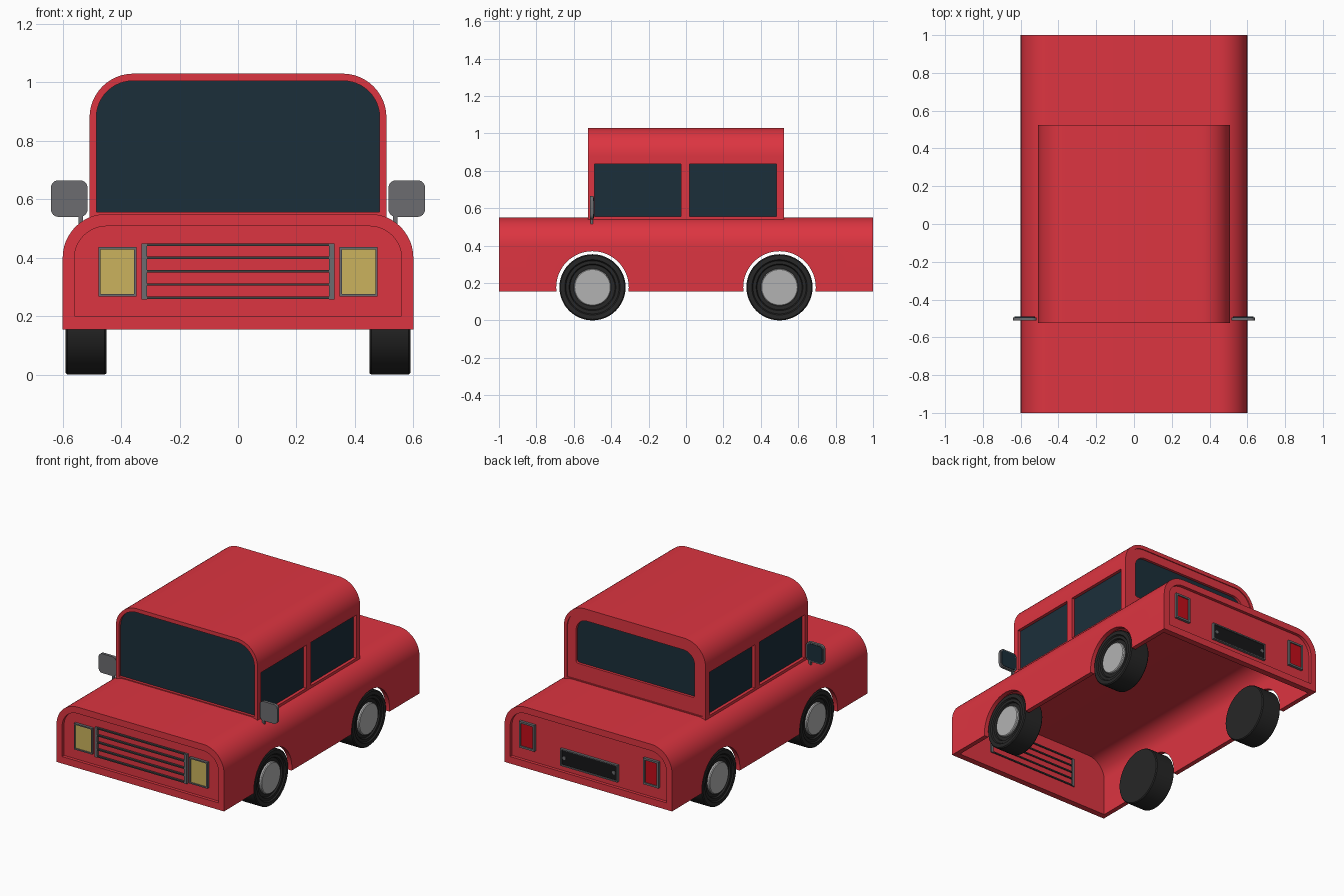
import bpy, bmesh, math
from mathutils import Vector, Matrix

if "Cube" in bpy.data.objects:
    bpy.data.objects.remove(bpy.data.objects["Cube"])


def material(name, r, g, b):
    m = bpy.data.materials.new(name)
    m.diffuse_color = (r, g, b, 1)
    m.use_nodes = True
    m.node_tree.nodes["Principled BSDF"].inputs["Base Color"].default_value = m.diffuse_color
    return m


RED = material("red paint", 0.72, 0.035, 0.052)
GLASS = material("dark glass", 0.011, 0.028, 0.042)
YELLOW = material("headlight yellow", 0.60, 0.45, 0.11)
TAIL = material("tail red", 0.55, 0.004, 0.01)
RUBBER = material("rubber", 0.02, 0.02, 0.02)
SILVER = material("silver", 0.45, 0.45, 0.45)
GREY = material("dark grey", 0.15, 0.15, 0.16)
TRIM = material("trim", 0.05, 0.05, 0.052)
BLACK = material("black", 0.008, 0.008, 0.009)


def finish(bm, name, mat):
    bmesh.ops.recalc_face_normals(bm, faces=bm.faces[:])
    me = bpy.data.meshes.new(name)
    bm.to_mesh(me)
    bm.free()
    ob = bpy.data.objects.new(name, me)
    bpy.context.collection.objects.link(ob)
    if mat:
        me.materials.append(mat)
    return ob


def rounded(x0, x1, z0, z1, top, bottom=0.0, n=12):
    """Rounded rectangle outline in x and z."""
    pts = []
    for cx, cz, r, a in ((x1 - top, z1 - top, top, 0), (x0 + top, z1 - top, top, 90),
                         (x0 + bottom, z0 + bottom, bottom, 180),
                         (x1 - bottom, z0 + bottom, bottom, 270)):
        steps = n if r else 0
        for i in range(steps + 1):
            t = math.radians(a + (90 * i / steps if steps else 0))
            pts.append((cx + r * math.cos(t), cz + r * math.sin(t)))
    return pts


def prism(name, outline, y0, y1, mat=None):
    bm = bmesh.new()
    face = bm.faces.new([bm.verts.new((x, y0, z)) for x, z in outline])
    ext = bmesh.ops.extrude_face_region(bm, geom=[face])
    moved = [v for v in ext["geom"] if isinstance(v, bmesh.types.BMVert)]
    bmesh.ops.translate(bm, vec=(0, y1 - y0, 0), verts=moved)
    return finish(bm, name, mat)


def box(name, x0, x1, y0, y1, z0, z1, mat=None):
    x0, x1 = sorted((x0, x1))
    return prism(name, rounded(x0, x1, z0, z1, 0), y0, y1, mat)


def lathe(name, profile, centre, side, mat, n=48):
    """Spin (radius, x) points round the x axis."""
    bm = bmesh.new()
    vs = [bm.verts.new((x, 0, r)) for r, x in profile]
    es = [bm.edges.new(p) for p in zip(vs, vs[1:])]
    bmesh.ops.spin(bm, geom=vs + es, axis=(1, 0, 0), cent=(0, 0, 0),
                   angle=2 * math.pi, steps=n)
    bmesh.ops.remove_doubles(bm, verts=bm.verts[:], dist=1e-4)
    bmesh.ops.scale(bm, vec=(side, 1, 1), verts=bm.verts[:])
    bmesh.ops.translate(bm, vec=centre, verts=bm.verts[:])
    return finish(bm, name, mat)


def cut(ob, *cutters):
    for c in cutters:
        c.hide_render = True
        m = ob.modifiers.new("cut", 'BOOLEAN')
        m.operation, m.solver, m.object = 'DIFFERENCE', 'EXACT', c
        bpy.context.view_layer.objects.active = ob
        bpy.ops.object.modifier_apply(modifier=m.name)
        bpy.data.objects.remove(c)


def framed(name, x0, x1, z0, z1, end, mat, w=0.008):
    """Rectangular frame with an inset panel on the front (-1) or back (1)."""
    y0, y1 = sorted((end * 0.97, end * 0.997))
    frame = box(name + "_frame", x0, x1, y0, y1, z0, z1, GREY)
    lo, hi = min(x0, x1) + w, max(x0, x1) - w
    a, b = sorted((end * 0.985, end * 1.02))
    cut(frame, box("cutter", lo, hi, a, b, z0 + w, z1 - w))
    a, b = sorted((end * 0.975, end * 0.990))
    box(name, lo, hi, a, b, z0 + w, z1 - w, mat)


# Hollow lower body, open underneath, with recessed end panels and wheel arches
body = prism("body", rounded(-0.6, 0.6, 0.155, 0.55, 0.15), -1, 1, RED)
cut(body, prism("cutter", rounded(-0.57, 0.57, 0.05, 0.522, 0.125), -0.96, 0.96))
for end in (-1, 1):
    y0, y1 = sorted((end * 0.98, end * 1.1))
    cut(body, prism("cutter", rounded(-0.56, 0.56, 0.2, 0.508, 0.11), y0, y1))
    cut(body, lathe("cutter", [(0, -0.8), (0.194, -0.8), (0.194, 0.8), (0, 0.8)],
                    (0, end * 0.5, 0.176), 1, None, 64))

# Cabin with recesses for windows
cabin = prism("cabin", rounded(-0.508, 0.508, 0.535, 1.03, 0.15), -0.525, 0.525, RED)
windscreen = rounded(-0.485, 0.485, 0.556, 1.005, 0.125)
rear = rounded(-0.425, 0.425, 0.66, 0.95, 0.08, 0.015)
cut(cabin, prism("cutter", windscreen, -0.6, -0.50),
    prism("cutter", windscreen, 0.519, 0.6),
    prism("cutter", rear, 0.495, 0.6))
prism("windscreen", windscreen, -0.508, -0.495, GLASS)
prism("rear_window", rear, 0.49, 0.502, GLASS)
for s in (-1, 1):
    for y0, y1 in ((-0.49, -0.027), (0.02, 0.485)):
        cut(cabin, box("cutter", s * 0.484, s * 0.6, y0, y1, 0.556, 0.835))
        box("side_window", s * 0.48, s * 0.488, y0, y1, 0.556, 0.835, GLASS)

# Grille bars passing through the front panel
for i in range(5):
    z = 0.263 + i * 0.0455
    box("grille_bar", -0.32, 0.32, -0.995, -0.952, z - 0.004, z + 0.004, TRIM)
for s in (-1, 1):
    box("grille_end", s * 0.312, s * 0.33, -0.997, -0.952, 0.258, 0.449, GREY)

# Lights, number plate and its bolts
for s in (-1, 1):
    framed("headlight", s * 0.348, s * 0.478, 0.268, 0.437, -1, YELLOW)
    framed("tail_light", s * 0.39, s * 0.50, 0.275, 0.445, 1, TAIL, 0.012)
framed("number_plate", -0.205, 0.205, 0.235, 0.345, 1, BLACK)
for s in (-1, 1):
    bolt = rounded(s * 0.178 - 0.011, s * 0.178 + 0.011, 0.279, 0.301, 0.011, 0.011, 4)
    prism("plate_bolt", bolt, 0.985, 0.995, GREY)

# Door mirrors
for s in (-1, 1):
    lo, hi = sorted((s * 0.515, s * 0.64))
    prism("mirror", rounded(lo, hi, 0.54, 0.665, 0.025, 0.025, 6), -0.512, -0.494, GREY)
    prism("mirror_glass", rounded(lo + 0.008, hi - 0.008, 0.548, 0.657, 0.02, 0.02, 6),
          -0.495, -0.491, GLASS)
    box("mirror_stem", s * 0.53, s * 0.545, -0.51, -0.496, 0.51, 0.55, GREY)

# Wheels: tyre with stepped sidewall and a hub cap
TYRE = [(0, 0.45), (0.172, 0.45), (0.177, 0.456), (0.177, 0.584), (0.171, 0.59),
        (0.148, 0.59), (0.142, 0.582), (0.125, 0.582), (0.12, 0.572), (0, 0.572)]
HUB = [(0, 0.56), (0.1, 0.56), (0.1, 0.583), (0.095, 0.588), (0, 0.588)]
for s in (-1, 1):
    for y in (-0.5, 0.5):
        lathe("tyre", TYRE, (0, y, 0.177), s, RUBBER)
        lathe("hub_cap", HUB, (0, y, 0.177), s, SILVER)

# Smooth the curves, keep the edges sharp
bpy.ops.object.select_all(action='SELECT')
bpy.context.view_layer.objects.active = body
bpy.ops.object.shade_smooth_by_angle(angle=math.radians(30))
